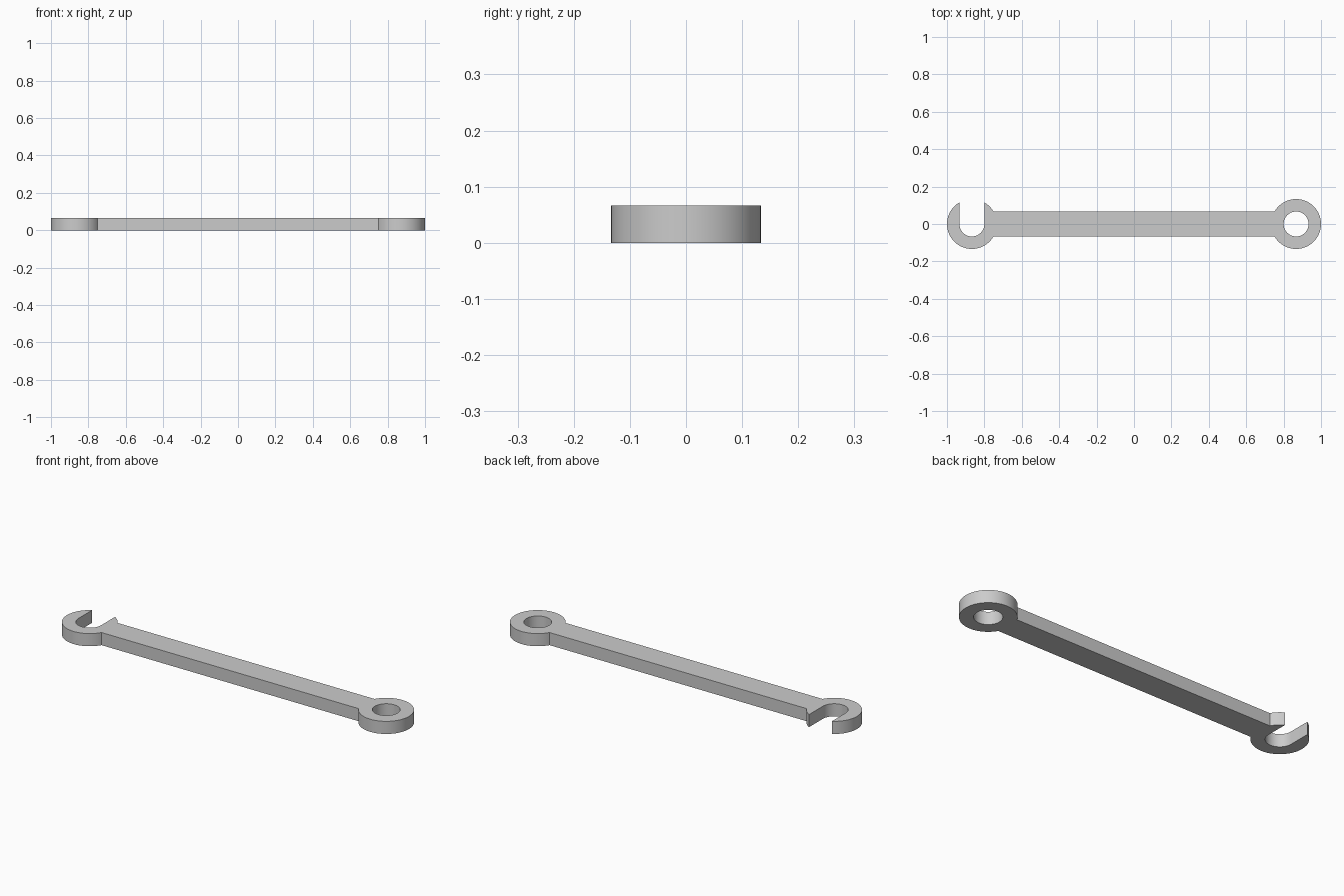
import bpy
import bmesh
from math import radians, cos, sin

cube = bpy.data.objects.get("Cube")
if cube:
    bpy.data.objects.remove(cube, do_unlink=True)

R = 2 / 15       # outer radius of both heads
H = R / 2        # hole radius, handle half width and thickness
CX = 1 - R       # head centre distance


def arc(cx, radius, start, end, step=5):
    """Points along an arc, angles in degrees."""
    n = round(abs(end - start) / step)
    angles = [radians(start + (end - start) * i / n) for i in range(n + 1)]
    return [(cx + radius * cos(a), radius * sin(a)) for a in angles]


# Outline: ring head, upper handle edge, open jaw, lower handle edge
outline = arc(CX, R, 210, 510)
outline += arc(-CX, R, 30, 60)
outline += arc(-CX, H, 0, -180)
outline += arc(-CX, R, 120, 330)
ring_hole = arc(CX, H, 0, 360)[:-1]

# Filled flat profile, extruded to the wrench thickness
curve = bpy.data.curves.new("wrench_profile", "CURVE")
curve.dimensions = "2D"
curve.fill_mode = "BOTH"
curve.extrude = H / 2
for points in (outline, ring_hole):
    spline = curve.splines.new("POLY")
    spline.points.add(len(points) - 1)
    for p, (x, y) in zip(spline.points, points):
        p.co = (x, y, 0, 1)
    spline.use_cyclic_u = True

wrench = bpy.data.objects.new("wrench_body", curve)
bpy.context.collection.objects.link(wrench)
bpy.ops.object.select_all(action="DESELECT")
wrench.select_set(True)
bpy.context.view_layer.objects.active = wrench
bpy.ops.object.convert(target="MESH")
wrench = bpy.context.object

# Weld the caps to the walls and stand the body on the ground
bm = bmesh.new()
bm.from_mesh(wrench.data)
bmesh.ops.remove_doubles(bm, verts=bm.verts, dist=0.0001)
bmesh.ops.recalc_face_normals(bm, faces=bm.faces)
bmesh.ops.translate(bm, verts=bm.verts, vec=(0, 0, H / 2))
bm.to_mesh(wrench.data)
bm.free()

# Grey steel
steel = bpy.data.materials.new("grey_steel")
steel.use_nodes = True
colour = (0.6, 0.6, 0.6, 1)
steel.diffuse_color = colour
steel.node_tree.nodes["Principled BSDF"].inputs["Base Color"].default_value = colour
wrench.data.materials.clear()
wrench.data.materials.append(steel)

bpy.ops.object.shade_smooth_by_angle(angle=radians(25))
